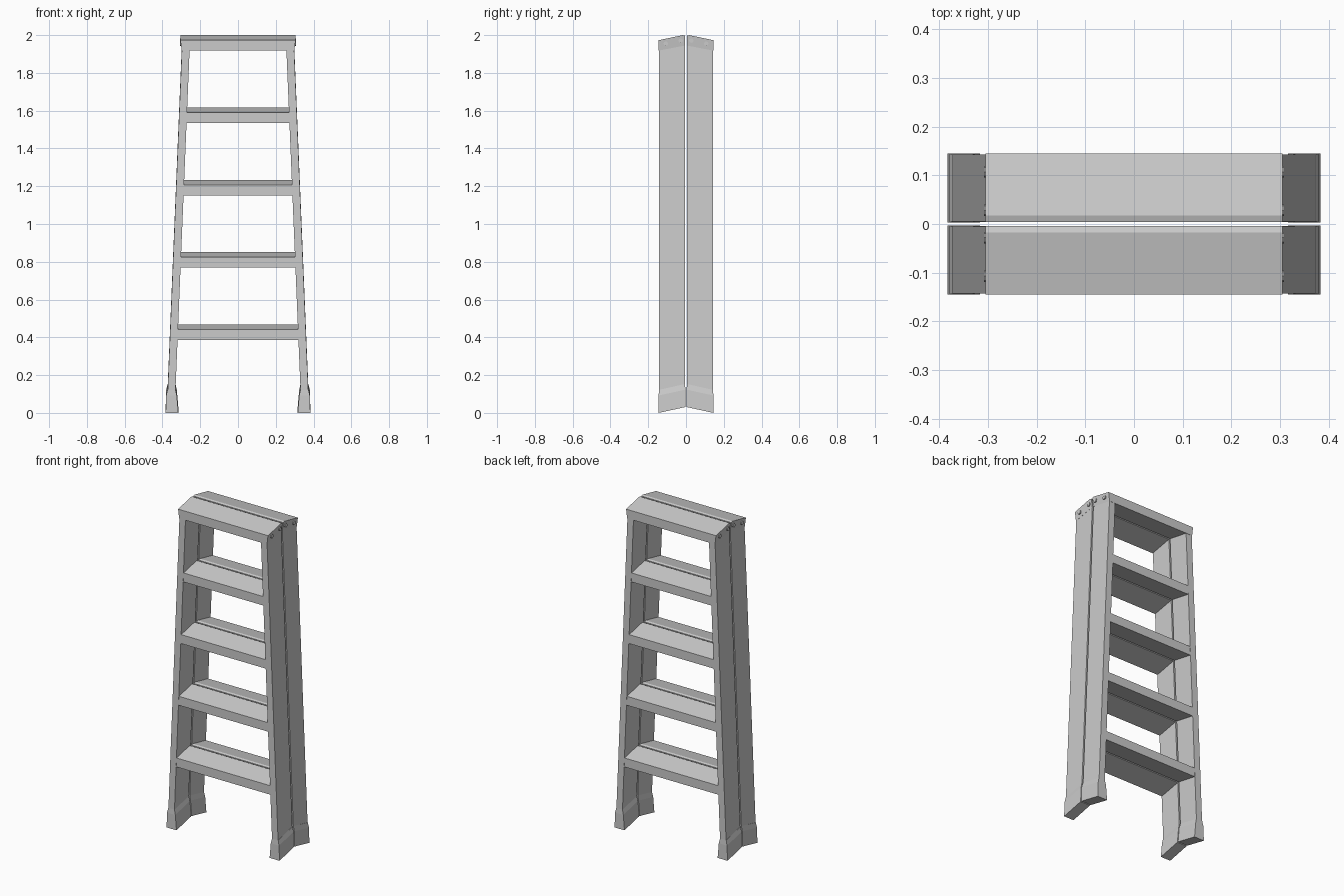
import bpy, bmesh
from mathutils import Vector

cube = bpy.data.objects.get("Cube")
if cube:
    bpy.data.objects.remove(cube, do_unlink=True)

metal = bpy.data.materials.new("light_grey_metal")
metal.use_nodes = True
grey = (0.6, 0.6, 0.6, 1)
metal.diffuse_color = grey
metal.node_tree.nodes["Principled BSDF"].inputs["Base Color"].default_value = grey

OUT, IN = 0.143, 0.005      # outer and inner depth of each half
RISE = 0.027                # how far treads climb toward the centre


def loft(name, rings):
    """Join matching rings of points into a closed solid."""
    bm = bmesh.new()
    loops = [[bm.verts.new(p) for p in ring] for ring in rings]
    n = len(loops[0])
    for a, b in zip(loops, loops[1:]):
        for i in range(n):
            bm.faces.new((a[i], a[(i + 1) % n], b[(i + 1) % n], b[i]))
    bm.faces.new(loops[0])
    bm.faces.new(loops[-1])
    bmesh.ops.recalc_face_normals(bm, faces=bm.faces)
    mesh = bpy.data.meshes.new(name)
    bm.to_mesh(mesh)
    bm.free()
    mesh.materials.append(metal)
    ob = bpy.data.objects.new(name, mesh)
    bpy.context.collection.objects.link(ob)
    return ob


def outer_x(z):
    return 0.377 - 0.0415 * z


def tread(name, side, top, half_bottom, half_top, out, height=0.055):
    """Sloped step with a small chamfer along its inner edge."""
    low = top - RISE
    profile = [(out, low - height), (out, low), (0.017, top),
               (0.004, top - 0.004), (0.004, low - height + RISE)]
    rings = [[(sx * (half_bottom if i in (0, 4) else half_top), side * y, z)
              for i, (y, z) in enumerate(profile)] for sx in (-1, 1)]
    return loft(name, rings)


def ring(x0, x1, y0, y1, z, rise):
    """Four corners, with the inner edge raised."""
    return [(x0, y1, z), (x1, y1, z), (x1, y0, z + rise), (x0, y0, z + rise)]


def mirrored(points, sx, sy):
    return [(sx * x, sy * y, z) for x, y, z in points]


for sy, half in ((-1, "front"), (1, "back")):
    # Top cap and steps
    tread(half + "_top_cap", sy, 2.0, 0.298, 0.305, 0.145)
    for i in range(4):
        top = 0.469 + 0.3825 * i
        w = outer_x(top) - 0.03
        tread(f"{half}_step_{i + 1}", sy, top, w, w, OUT - 0.001)

    for sx, hand in ((1, "left"), (-1, "right")):
        # Tapered side rail
        rail = [ring(outer_x(z) - 0.041, outer_x(z), IN, OUT, z, RISE)
                for z in (0.03, 1.95)]
        loft(f"{half}_{hand}_rail", [mirrored(r, sx, sy) for r in rail])

        # Rubber style boot with a sloping shoulder
        boot = [ring(0.316, 0.383, 0.003, 0.145, 0.0, 0.031),
                ring(0.324, 0.380, 0.003, 0.145, 0.092, 0.031),
                ring(0.331, 0.373, IN, OUT, 0.122, 0.031)]
        loft(f"{half}_{hand}_boot", [mirrored(r, sx, sy) for r in boot])

        # Rivets on the ends of the top cap
        for i, (y, z) in enumerate(((0.107, 1.955), (0.028, 1.971))):
            bpy.ops.mesh.primitive_cylinder_add(
                vertices=8, radius=0.012, depth=0.012,
                location=Vector((sx * 0.302, sy * y, z)), rotation=(0, 1.5708, 0))
            rivet = bpy.context.object
            rivet.name = f"{half}_{hand}_rivet_{i + 1}"
            rivet.data.materials.append(metal)
